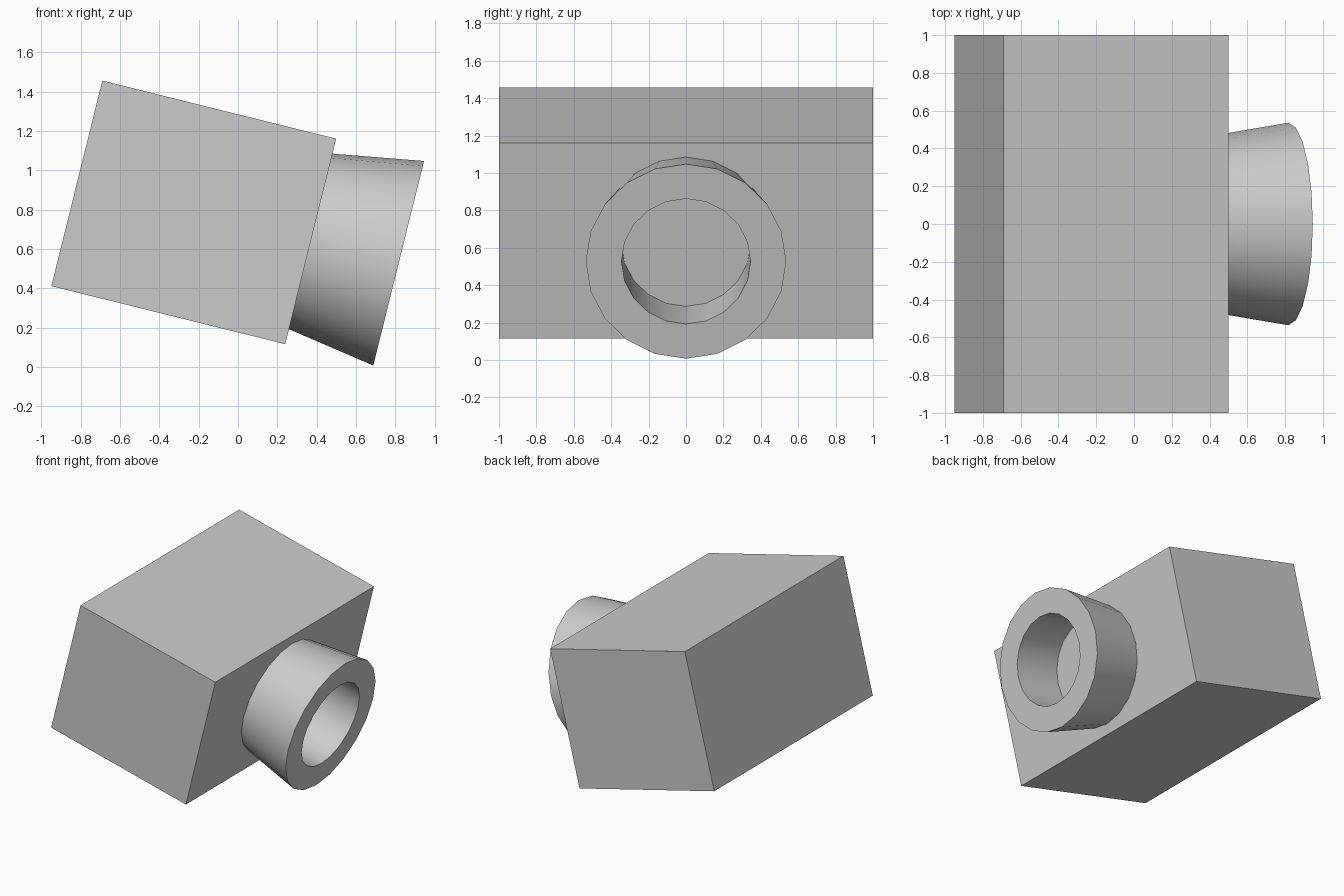
import bpy, bmesh
from math import cos, sin, pi, radians
from mathutils import Matrix, Vector

cube = bpy.data.objects.get("Cube")
if cube:
    bpy.data.objects.remove(cube, do_unlink=True)

# Single grey finish
grey = bpy.data.materials.new("plain grey")
grey.use_nodes = True
colour = (0.6, 0.6, 0.6, 1)
grey.diffuse_color = colour
grey.node_tree.nodes["Principled BSDF"].inputs["Base Color"].default_value = colour

# Whole body pitches down towards +x
LENGTH, WIDTH, HEIGHT = 1.226, 2.0, 1.077
pose = Matrix.Translation((-0.225, 0, 0.786)) @ Matrix.Rotation(radians(13.94), 4, 'Y')


def finish(name, bm):
    bmesh.ops.recalc_face_normals(bm, faces=bm.faces)
    mesh = bpy.data.meshes.new(name)
    bm.to_mesh(mesh)
    bm.free()
    mesh.materials.append(grey)
    obj = bpy.data.objects.new(name, mesh)
    bpy.context.collection.objects.link(obj)
    obj.matrix_world = pose
    return obj


# Housing box
bm = bmesh.new()
bmesh.ops.create_cube(bm, size=1)
bmesh.ops.scale(bm, vec=Vector((LENGTH, WIDTH, HEIGHT)), verts=bm.verts)
finish("housing", bm)

# Flared barrel with a blind round bore, lathed about the local x axis
SIDES = 20
face = LENGTH / 2
profile = [(0, 0.46), (0.461, 0.536), (0.461, 0.345), (0.07, 0.345)]
bm = bmesh.new()
rings = []
for x, r in profile:
    angles = [2 * pi * i / SIDES for i in range(SIDES)]
    rings.append([bm.verts.new((face + x, r * cos(a), r * sin(a))) for a in angles])
for a, b in zip(rings, rings[1:]):
    for i in range(SIDES):
        j = (i + 1) % SIDES
        bm.faces.new((a[i], a[j], b[j], b[i]))
bm.faces.new(rings[-1])   # bore floor
bm.faces.new(rings[0])    # mounting end
barrel = finish("barrel", bm)

# Smooth walls, crisp rims
bpy.ops.object.select_all(action='DESELECT')
barrel.select_set(True)
bpy.context.view_layer.objects.active = barrel
bpy.ops.object.shade_smooth_by_angle(angle=radians(30))
